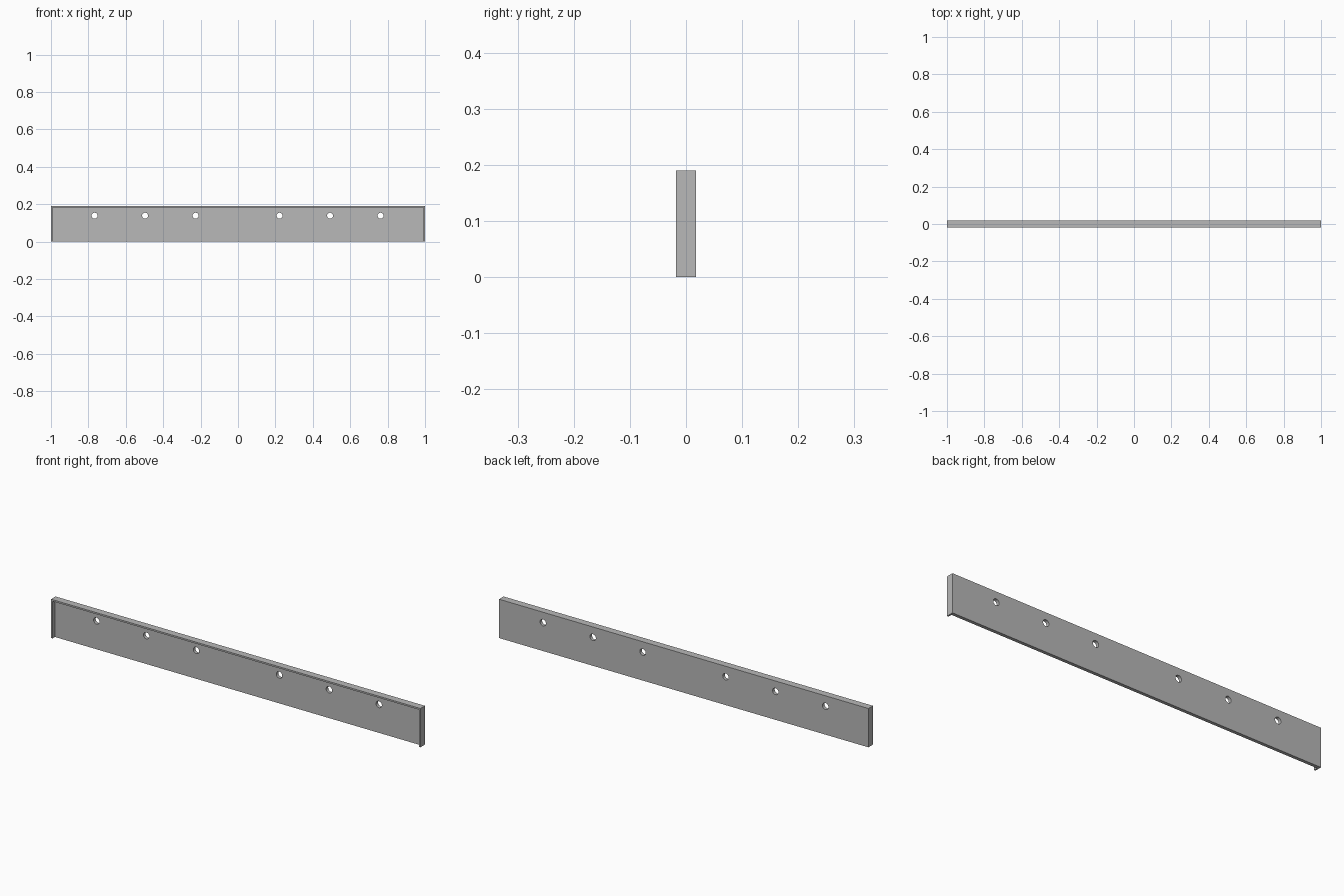
import bpy
import math

if "Cube" in bpy.data.objects:
    bpy.data.objects.remove(bpy.data.objects["Cube"], do_unlink=True)

LENGTH, DEPTH, HEIGHT = 2.0, 0.035, 0.19
WALL = 0.008      # rim thickness at the top and the ends
PLATE = 0.016     # thickness of the back plate
HOLE_Z, HOLE_R = 0.139, 0.016

grey = bpy.data.materials.new("plain grey")
grey.use_nodes = True
colour = (0.48, 0.48, 0.48, 1)
grey.diffuse_color = colour
grey.node_tree.nodes["Principled BSDF"].inputs["Base Color"].default_value = colour


def box(name, low, high):
    centre = [(a + b) / 2 for a, b in zip(low, high)]
    bpy.ops.mesh.primitive_cube_add(size=1, location=centre)
    obj = bpy.context.object
    obj.name = name
    obj.scale = [b - a for a, b in zip(low, high)]
    bpy.ops.object.transform_apply(location=True, rotation=False, scale=True)
    obj.data.materials.append(grey)
    return obj


def cut(target, cutter):
    mod = target.modifiers.new("cut", "BOOLEAN")
    mod.operation = "DIFFERENCE"
    mod.solver = "EXACT"
    mod.object = cutter
    cutter.hide_render = True
    bpy.context.view_layer.objects.active = target
    bpy.ops.object.modifier_apply(modifier=mod.name)
    bpy.data.objects.remove(cutter, do_unlink=True)


# Solid bar, hollowed from the front and open at the bottom
panel = box("rimmed_panel", (-LENGTH / 2, -DEPTH / 2, 0),
            (LENGTH / 2, DEPTH / 2, HEIGHT))
pocket = box("pocket_cutter", (-LENGTH / 2 + WALL, -DEPTH, -0.1),
             (LENGTH / 2 - WALL, DEPTH / 2 - PLATE, HEIGHT - WALL))
cut(panel, pocket)

# Two groups of three screw holes
for group in (-0.497, 0.492):
    for step in (-1, 0, 1):
        bpy.ops.mesh.primitive_cylinder_add(
            vertices=24, radius=HOLE_R, depth=0.2,
            location=(group + step * 0.27, 0, HOLE_Z),
            rotation=(math.pi / 2, 0, 0))
        drill = bpy.context.object
        drill.name = "hole_cutter"
        drill.data.materials.append(grey)
        cut(panel, drill)

# Smooth hole walls, sharp edges elsewhere
bpy.ops.object.select_all(action="DESELECT")
panel.select_set(True)
bpy.context.view_layer.objects.active = panel
bpy.ops.object.shade_smooth_by_angle(angle=math.radians(30))
